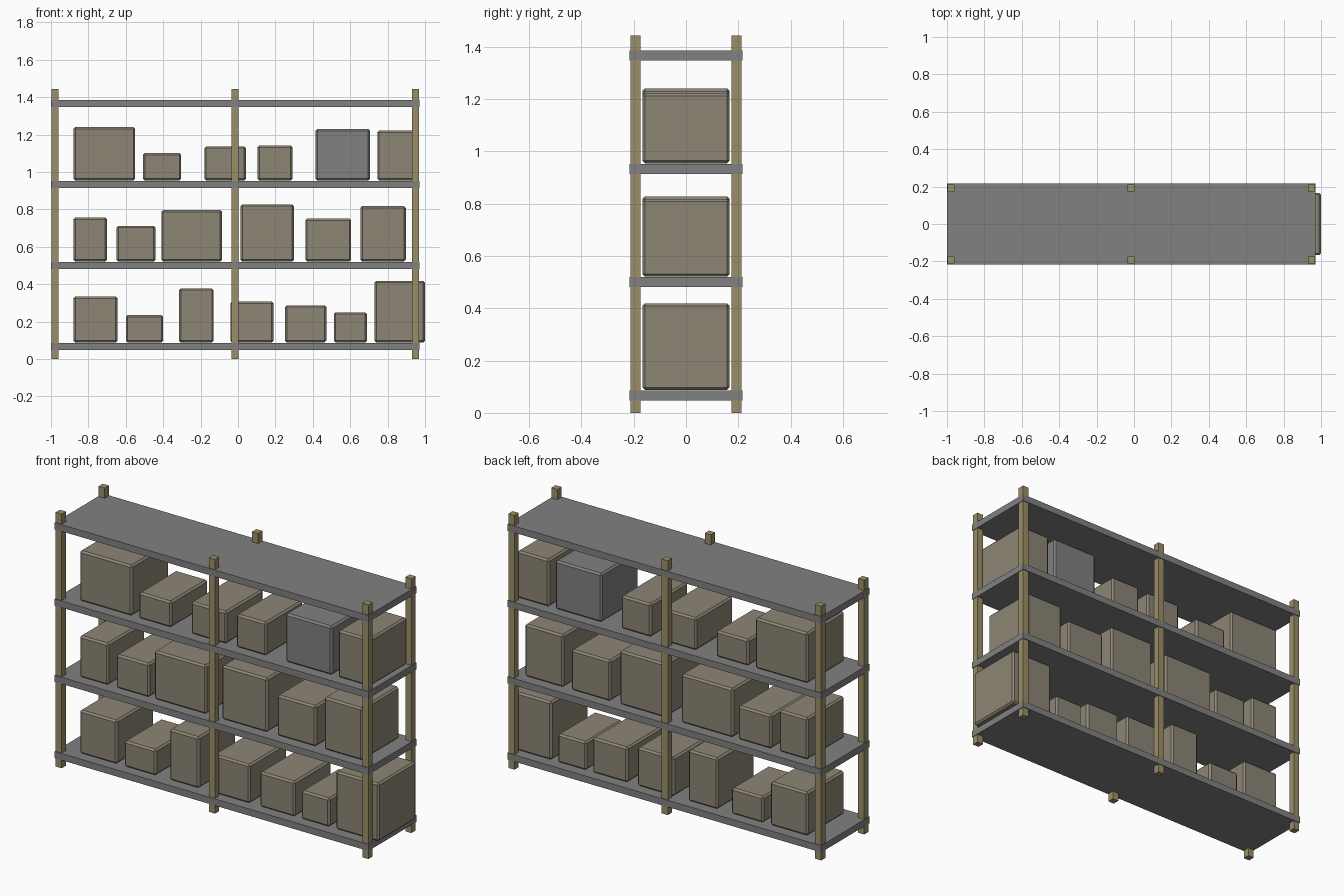
import bpy

cube = bpy.data.objects.get("Cube")
if cube:
    bpy.data.objects.remove(cube, do_unlink=True)


def material(name, rgb):
    mat = bpy.data.materials.new(name)
    mat.use_nodes = True
    colour = (*rgb, 1)
    mat.diffuse_color = colour
    mat.node_tree.nodes["Principled BSDF"].inputs["Base Color"].default_value = colour
    return mat


WOOD = material("post wood", (0.33, 0.275, 0.14))
CARD = material("box cardboard", (0.27, 0.24, 0.18))
GREY = material("shelf grey", (0.22, 0.22, 0.22))


def block(name, x0, x1, y0, y1, z0, z1, mat, bevel=0):
    """Axis-aligned block between two corners, optionally chamfered."""
    bpy.ops.mesh.primitive_cube_add(
        size=1, location=((x0 + x1) / 2, (y0 + y1) / 2, (z0 + z1) / 2))
    ob = bpy.context.object
    ob.name = name
    ob.scale = (x1 - x0, y1 - y0, z1 - z0)
    bpy.ops.object.transform_apply(location=False, rotation=False, scale=True)
    ob.data.materials.append(mat)
    if bevel:
        mod = ob.modifiers.new("Chamfer", 'BEVEL')
        mod.width = bevel
        mod.segments = 1
    return ob


# Shelves, evenly stacked
THICK, STEP, FIRST = 0.038, 0.433, 0.048
for i in range(4):
    z = FIRST + i * STEP
    block(f"shelf_{i + 1}", -1, 0.97, -0.216, 0.216, z, z + THICK, GREY)

# Posts, in front and back pairs
for place, x in (("right", -0.978), ("middle", -0.015), ("left", 0.948)):
    for side, y in (("front", -0.193), ("back", 0.193)):
        block(f"{side}_{place}_post", x - 0.019, x + 0.019,
              y - 0.019, y + 0.019, 0, 1.443, WOOD)

# Stored boxes: start x, end x, top z for each shelf
ROWS = [
    [(-0.88, -0.645, 0.335), (-0.60, -0.40, 0.235), (-0.315, -0.13, 0.378),
     (-0.04, 0.19, 0.308), (0.252, 0.472, 0.287), (0.512, 0.69, 0.25),
     (0.73, 1.0, 0.418)],
    [(-0.88, -0.70, 0.757), (-0.65, -0.442, 0.712), (-0.41, -0.085, 0.797),
     (0.013, 0.30, 0.827), (0.36, 0.605, 0.752), (0.655, 0.897, 0.818)],
    [(-0.88, -0.55, 1.24), (-0.508, -0.304, 1.102), (-0.18, 0.042, 1.137),
     (0.104, 0.292, 1.142), (0.414, 0.706, 1.23), (0.745, 0.945, 1.222)],
]
for level, row in enumerate(ROWS):
    base = FIRST + THICK + level * STEP + 0.002
    for n, (x0, x1, top) in enumerate(row):
        grey = level == 2 and n == 4
        block(f"box_{level + 1}_{n + 1}", x0, x1, -0.167, 0.167, base, top,
              GREY if grey else CARD, bevel=0.01)
